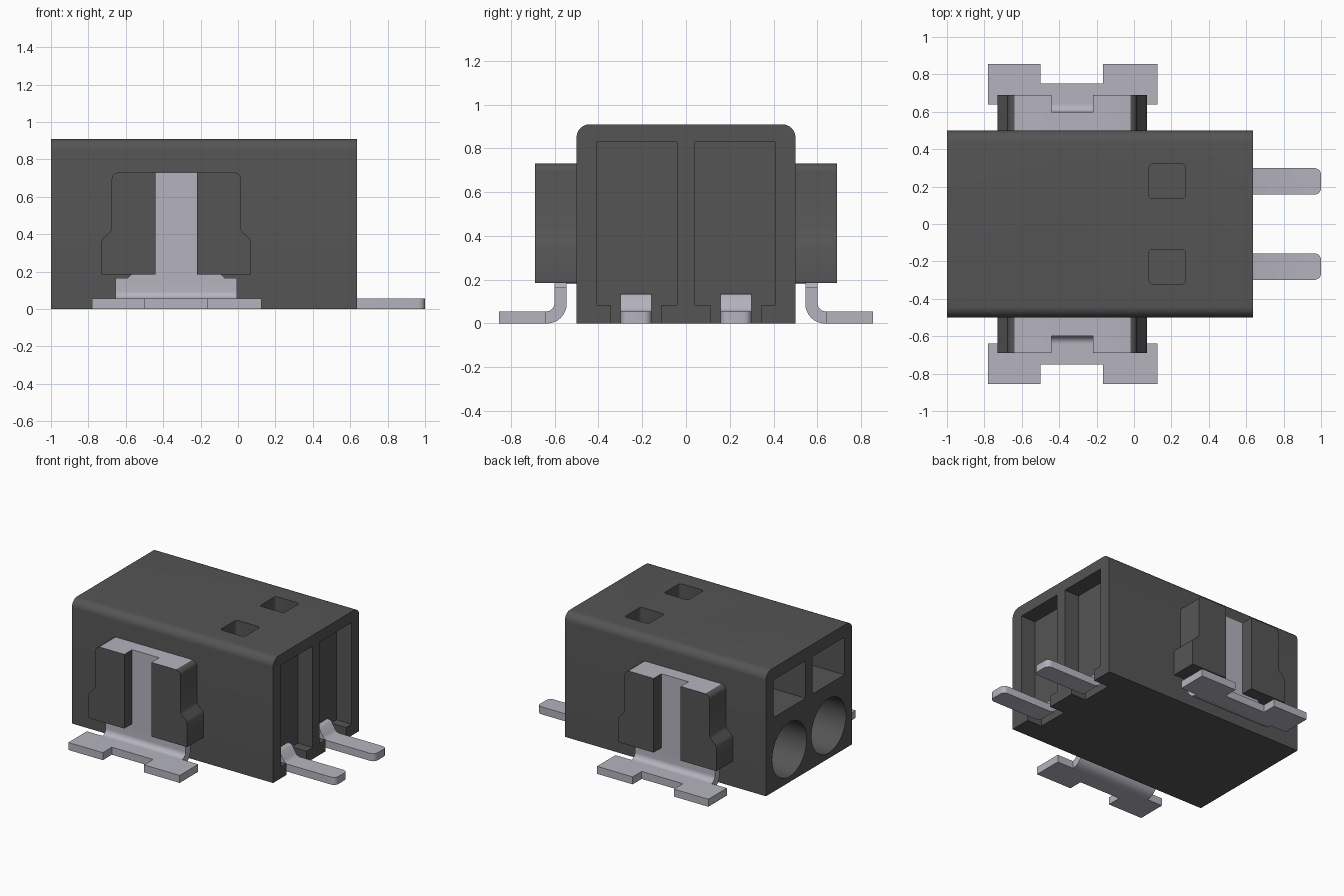
import bpy, bmesh, math

cube = bpy.data.objects.get("Cube")
if cube:
    bpy.data.objects.remove(cube, do_unlink=True)


def material(name, rgb, metallic=0.0):
    m = bpy.data.materials.new(name)
    m.use_nodes = True
    m.diffuse_color = (*rgb, 1)
    m.node_tree.nodes["Principled BSDF"].inputs["Base Color"].default_value = (*rgb, 1)
    return m


PLASTIC = material("dark_grey_plastic", (0.09, 0.09, 0.09))
METAL = material("silver_metal", (0.46, 0.455, 0.52))


def arc(cx, cz, r, a0, a1, n=8):
    """Points on an arc, angles in degrees."""
    return [(cx + r * math.cos(math.radians(a0 + (a1 - a0) * i / n)),
             cz + r * math.sin(math.radians(a0 + (a1 - a0) * i / n))) for i in range(n + 1)]


def rect(a0, a1, b0, b1):
    return [(a0, b0), (a1, b0), (a1, b1), (a0, b1)]


def round_rect(a0, a1, b0, b1, r):
    return (arc(a1 - r, b1 - r, r, 0, 90, 4) + arc(a0 + r, b1 - r, r, 90, 180, 4)
            + arc(a0 + r, b0 + r, r, 180, 270, 4) + arc(a1 - r, b0 + r, r, 270, 360, 4))


def prism(name, pts, axis, lo, hi, mat):
    """Extrude a closed 2D profile along an axis."""
    place = {"x": lambda p, t: (t, p[0], p[1]),
             "y": lambda p, t: (p[0], t, p[1]),
             "z": lambda p, t: (p[0], p[1], t)}[axis]
    bm = bmesh.new()
    low = [bm.verts.new(place(p, lo)) for p in pts]
    high = [bm.verts.new(place(p, hi)) for p in pts]
    bm.faces.new(low)
    bm.faces.new(high)
    n = len(pts)
    for i in range(n):
        j = (i + 1) % n
        bm.faces.new((low[i], low[j], high[j], high[i]))
    bmesh.ops.recalc_face_normals(bm, faces=bm.faces[:])
    me = bpy.data.meshes.new(name)
    bm.to_mesh(me)
    bm.free()
    me.materials.append(mat)
    ob = bpy.data.objects.new(name, me)
    bpy.context.collection.objects.link(ob)
    return ob


def activate(ob):
    bpy.ops.object.select_all(action="DESELECT")
    ob.select_set(True)
    bpy.context.view_layer.objects.active = ob


def smooth(ob):
    activate(ob)
    bpy.ops.object.shade_smooth_by_angle(angle=math.radians(32))


def cut(ob, cutter):
    cutter.hide_render = True
    activate(ob)
    mod = ob.modifiers.new("cut", "BOOLEAN")
    mod.operation, mod.solver, mod.object = "DIFFERENCE", "EXACT", cutter
    bpy.ops.object.modifier_apply(modifier=mod.name)
    bpy.data.objects.remove(cutter, do_unlink=True)


# Housing with rounded long top edges
R = 0.06
profile = [(-0.5, 0), (0.5, 0)] + arc(0.5 - R, 0.91 - R, R, 0, 90) + arc(-0.5 + R, 0.91 - R, R, 90, 180)
housing = prism("housing", profile, "x", -1.0, 0.635, PLASTIC)

PIN_Y = 0.228
for s in (1, -1):
    y0, y1 = sorted((s * 0.04, s * 0.41))
    c = s * PIN_Y
    # pin pocket and the slot below it
    cut(housing, prism("cutter", rect(y0, y1, 0.085, 0.83), "x", 0.515, 0.8, PLASTIC))
    cut(housing, prism("cutter", rect(c - 0.117, c + 0.117, -0.1, 0.2), "x", 0.515, 0.8, PLASTIC))
    # release window and round wire entry
    cut(housing, prism("cutter", rect(y0, y1, 0.545, 0.82), "x", -1.2, -0.65, PLASTIC))
    cut(housing, prism("cutter", arc(c, 0.24, 0.2, 0, 351, 39), "x", -1.2, -0.5, PLASTIC))
    # test hole in the top
    cut(housing, prism("cutter", round_rect(0.08, 0.275, c - 0.093, c + 0.093, 0.02),
                       "z", 0.8, 1.1, PLASTIC))
smooth(housing)

# Contact pins with rounded tips
pin_profile = [(0.5, 0.135), (0.535, 0.135), (0.552, 0.125), (0.58, 0.075), (0.592, 0.062), (0.61, 0.055),
               (1.0, 0.055), (1.0, 0.0), (0.59, 0.0), (0.562, 0.01), (0.545, 0.03), (0.52, 0.075), (0.5, 0.08)]
for side, s in (("back", 1), ("front", -1)):
    pin = prism(side + "_pin", pin_profile, "y", s * PIN_Y - 0.071, s * PIN_Y + 0.071, METAL)
    bm = bmesh.new()
    bm.from_mesh(pin.data)
    tips = [e for e in bm.edges if all(v.co.x > 0.99 for v in e.verts)
            and abs(e.verts[0].co.z - e.verts[1].co.z) > 0.01]
    bmesh.ops.bevel(bm, geom=tips, offset=0.035, segments=5, profile=0.5, affect="EDGES")
    bm.to_mesh(pin.data)
    bm.free()
    smooth(pin)

# Side bosses and solder clips, the same on the front and back
CX = -0.33
boss_half = [(0.11, 0.185), (0.40, 0.185), (0.40, 0.36), (0.39, 0.38), (0.355, 0.41), (0.345, 0.43)] \
    + arc(0.31, 0.695, 0.035, 0, 90, 5) + [(0.11, 0.73)]
leg_profile = [(0.545, 0.165)] + arc(0.635, 0.09, 0.09, 180, 270) + [(0.645, 0.0), (0.645, 0.055)] \
    + arc(0.64, 0.095, 0.04, 270, 180) + [(0.6, 0.165)]
foot_outline = [(-0.78, 0.64), (0.125, 0.64), (0.125, 0.855), (-0.165, 0.855),
                (-0.165, 0.75), (-0.5, 0.75), (-0.5, 0.855), (-0.78, 0.855)]

for side, s in (("back", 1), ("front", -1)):
    for end, m in (("left", 1), ("right", -1)):
        boss = prism(f"{side}_{end}_boss", [(CX + m * x, z) for x, z in boss_half],
                     "y", s * 0.49, s * 0.69, PLASTIC)
        # metal covers the flat top of each boss
        boss.data.materials.append(METAL)
        for f in boss.data.polygons:
            if f.normal.z > 0.995:
                f.material_index = 1
        smooth(boss)
    prism(side + "_clip_strip", rect(CX - 0.11, CX + 0.11, 0.18, 0.73), "y", s * 0.49, s * 0.6, METAL)
    prism(side + "_clip_neck", [(-0.59, 0.165), (-0.07, 0.165), (-0.09, 0.185), (-0.57, 0.185)],
          "y", s * 0.545, s * 0.6, METAL)
    leg = prism(side + "_clip_leg", [(s * y, z) for y, z in leg_profile], "x", -0.655, -0.005, METAL)
    smooth(leg)
    prism(side + "_clip_foot", [(x, s * y) for x, y in foot_outline], "z", 0.0, 0.055, METAL)
